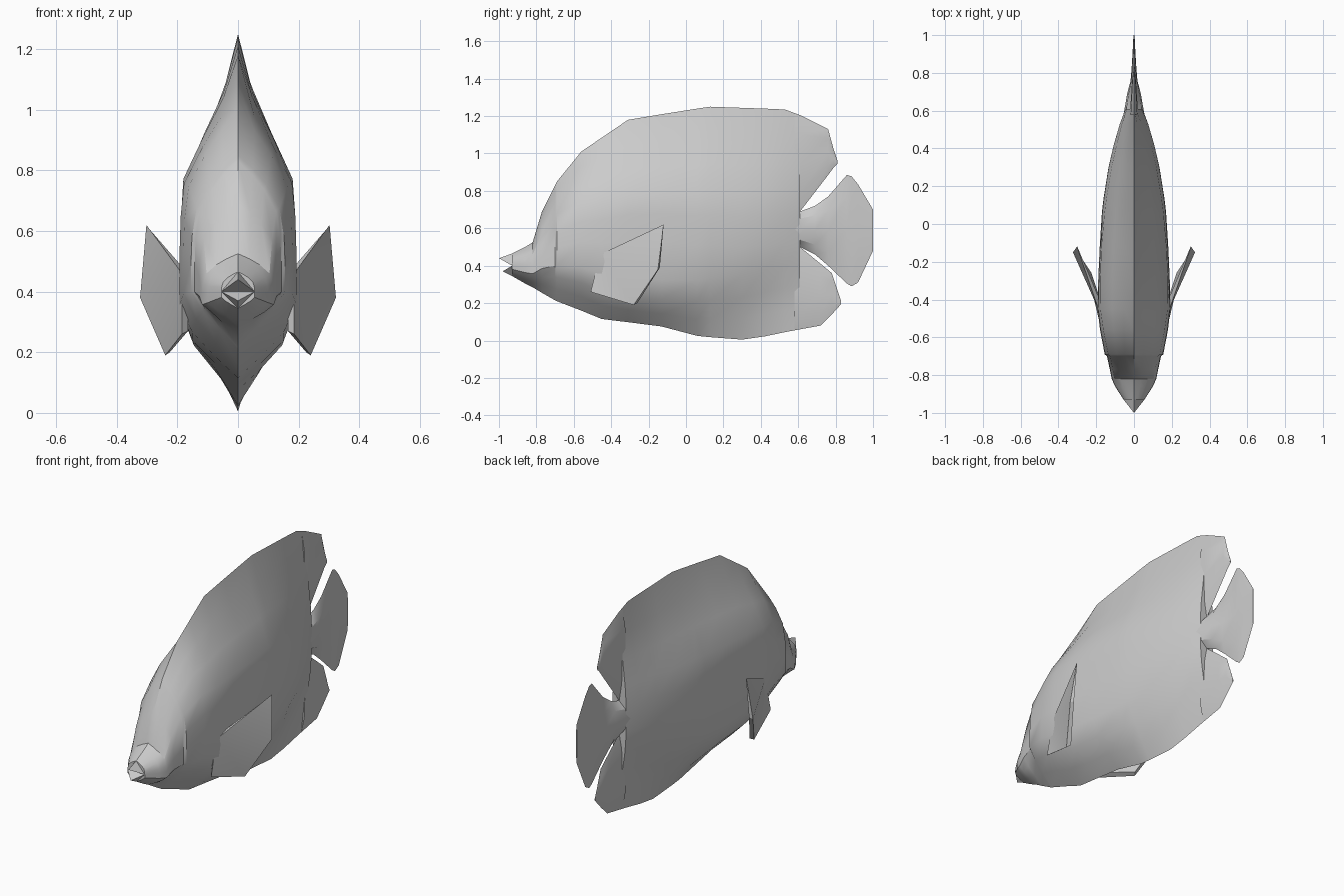
import bpy, bmesh, math

if "Cube" in bpy.data.objects:
    bpy.data.objects.remove(bpy.data.objects["Cube"])

skin = bpy.data.materials.new("grey_skin")
skin.diffuse_color = (0.6, 0.6, 0.6, 1)
skin.use_nodes = True
skin.node_tree.nodes["Principled BSDF"].inputs["Base Color"].default_value = skin.diffuse_color


def make(name, verts, faces, smooth=True):
    mesh = bpy.data.meshes.new(name)
    mesh.from_pydata(verts, [], faces)
    bm = bmesh.new()
    bm.from_mesh(mesh)
    bmesh.ops.remove_doubles(bm, verts=bm.verts, dist=0.0001)
    bmesh.ops.recalc_face_normals(bm, faces=bm.faces)
    bm.to_mesh(mesh)
    bm.free()
    mesh.materials.append(skin)
    obj = bpy.data.objects.new(name, mesh)
    bpy.context.collection.objects.link(obj)
    bpy.ops.object.select_all(action='DESELECT')
    bpy.context.view_layer.objects.active = obj
    obj.select_set(True)
    if smooth:
        bpy.ops.object.shade_smooth_by_angle(angle=math.radians(32))
    return obj


def loft(name, sections, outline):
    """Sections are (y, top, bottom, half width); outline(y) gives (height, width) fractions."""
    verts, faces = [], []
    for y, top, bottom, w in sections:
        half = [(w * k, y, bottom + f * (top - bottom)) for f, k in outline(y)]
        verts += half + [(-x, yy, z) for x, yy, z in half[-2:0:-1]]
    n = len(verts) // len(sections)
    for s in range(len(sections) - 1):
        a, b = s * n, (s + 1) * n
        faces += [(a + i, a + (i + 1) % n, b + (i + 1) % n, b + i) for i in range(n)]
    faces += [tuple(range(n)), tuple(range(len(verts) - n, len(verts)))]
    return make(name, verts, faces)


# Cross-section outlines from belly to back, blended along the body
HEAD = [(0, 0), (.1, .4), (.2, .75), (.3, 1), (.45, 1), (.58, .98), (.73, .88), (.85, .6), (.93, .32), (1, 0)]
MID = [(0, 0), (.06, .4), (.13, .8), (.22, 1), (.4, 1), (.53, .98), (.62, .95), (.75, .6), (.87, .25), (1, 0)]
REAR = [(0, 0), (.1, .2), (.2, .45), (.3, .82), (.4, 1), (.53, 1), (.63, .85), (.75, .52), (.87, .25), (1, 0)]


def body_outline(y):
    a, b, t = (HEAD, MID, (y + .7) / .4) if y < -.2 else (MID, REAR, (y + .13) / .6)
    t = min(max(t, 0), 1)
    return [(p[0] + (q[0] - p[0]) * t, p[1] + (q[1] - p[1]) * t) for p, q in zip(a, b)]


def fin_outline(y):
    return [(0, 0), (.2, .8), (.5, 1), (.8, .8), (1, 0)]


# Body with a small step at the gill line
loft("body", [
    (-.93, .465, .345, .055), (-.86, .50, .305, .10), (-.82, .525, .285, .118),
    (-.77, .69, .255, .128), (-.70, .83, .215, .143), (-.69, .85, .21, .155),
    (-.56, 1.01, .16, .18), (-.45, 1.085, .115, .193), (-.31, 1.18, .098, .19),
    (-.13, 1.21, .075, .182), (.06, 1.24, .025, .17), (.13, 1.25, .018, .162),
    (.30, 1.244, .005, .135), (.42, 1.24, .022, .107), (.53, 1.235, .045, .075),
    (.61, 1.205, .06, .045)], body_outline)

# Tail stalk and fan
loft("tail", [
    (.50, .70, .48, .07), (.61, .69, .50, .05), (.69, .72, .46, .036),
    (.76, .77, .40, .018), (.86, .885, .305, .01), (.885, .878, .29, .009),
    (.92, .835, .31, .007), (1.0, .70, .48, .003)], fin_outline)

# Rear ends of the back and belly fins
loft("dorsal_fin_rear", [
    (.58, 1.215, .68, .022), (.61, 1.205, .69, .02), (.76, 1.13, .885, .01),
    (.79, 1.02, .925, .006), (.81, .96, .945, .003)], fin_outline)
loft("anal_fin_rear", [
    (.58, .51, .055, .022), (.61, .50, .06, .02), (.72, .41, .08, .012),
    (.78, .36, .14, .008), (.83, .21, .195, .003)], fin_outline)

# Open mouth made of two pointed lips
for name, root_z, tip in (("upper_lip", .465, (0, -1, .44)), ("lower_lip", .345, (0, -.98, .37))):
    make(name, [(0, -.93, root_z), (.055, -.93, .40), (-.055, -.93, .40), tip],
         [(0, 1, 3), (0, 2, 3), (1, 2, 3), (0, 1, 2)], False)

# Side fins, flaring outward to the rear
OUTER = [(.185, -.46, .46), (.302, -.12, .62), (.323, -.15, .38), (.24, -.28, .19), (.185, -.51, .26)]
INNER = [(.165, -.44, .46), (.30, -.12, .615), (.305, -.14, .39), (.225, -.26, .20), (.165, -.48, .27)]
for side, name in ((1, "right_side_fin"), (-1, "left_side_fin")):
    verts = [(side * x, y, z) for x, y, z in OUTER + INNER]
    faces = [(0, 1, 2), (0, 2, 3), (0, 3, 4), (5, 6, 7), (5, 7, 8), (5, 8, 9)]
    faces += [(i, (i + 1) % 5, (i + 1) % 5 + 5, i + 5) for i in range(5)]
    make(name, verts, faces)
